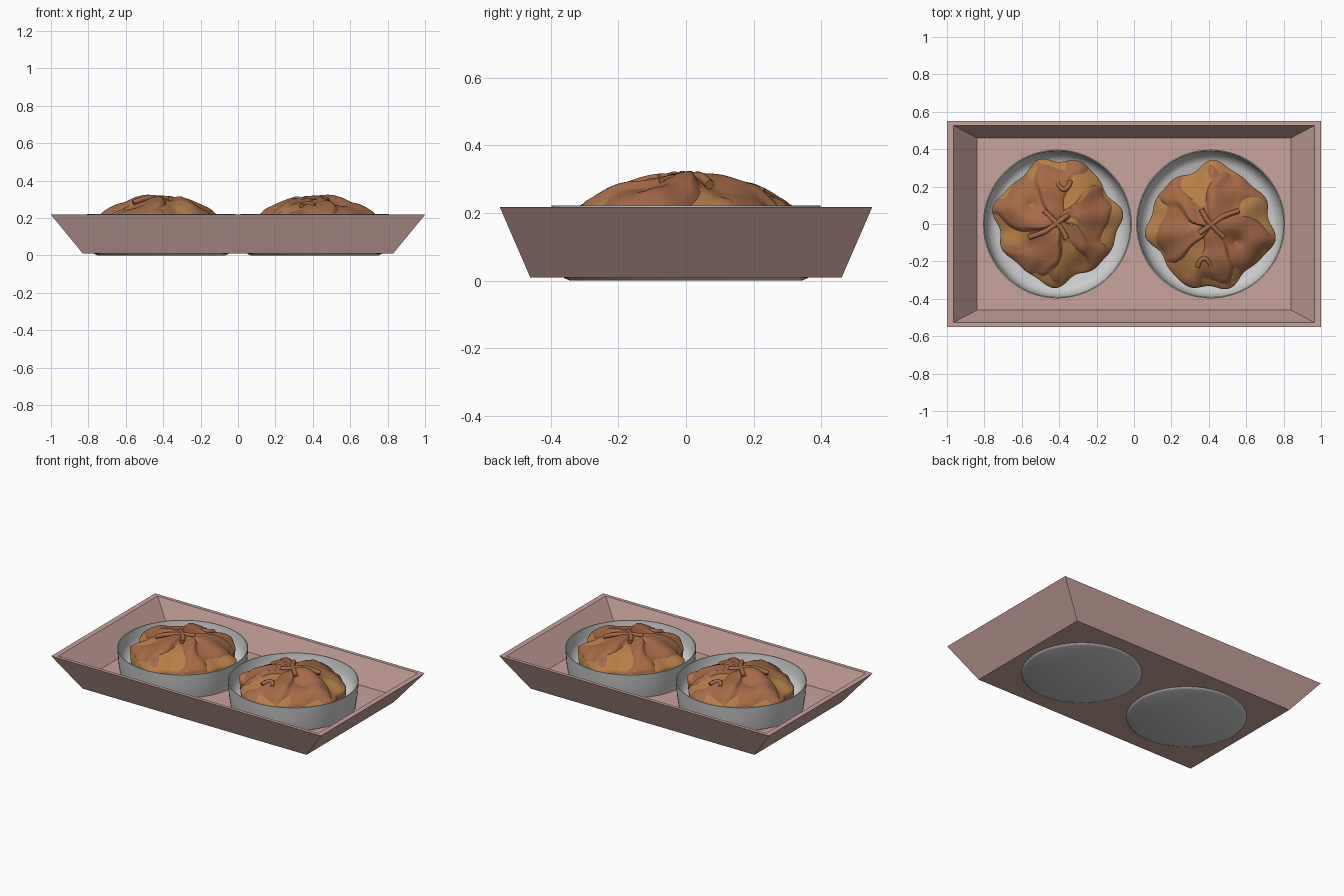
import bpy, bmesh, math
from mathutils import Vector, noise

if "Cube" in bpy.data.objects:
    bpy.data.objects.remove(bpy.data.objects["Cube"])


def material(name, rgb):
    m = bpy.data.materials.new(name)
    m.diffuse_color = (*rgb, 1)
    m.use_nodes = True
    m.node_tree.nodes["Principled BSDF"].inputs["Base Color"].default_value = m.diffuse_color
    return m


PINK = material("pink_tray", (0.58, 0.36, 0.33))
BROWN = material("brown_crust", (0.37, 0.145, 0.062))
GOLD = material("golden_crust", (0.47, 0.215, 0.065))


def loft(name, loops, mat=None, smooth=None, cap_start=True, cap_end=True):
    """Skin a stack of closed loops that share one point count."""
    bm = bmesh.new()
    rings = [[bm.verts.new(p) for p in loop] for loop in loops]
    n = len(rings[0])
    for a, b in zip(rings, rings[1:]):
        for i in range(n):
            j = (i + 1) % n
            bm.faces.new((a[i], a[j], b[j], b[i]))
    if cap_start:
        bm.faces.new(rings[0][::-1])
    if cap_end:
        bm.faces.new(rings[-1])
    bmesh.ops.recalc_face_normals(bm, faces=bm.faces)
    mesh = bpy.data.meshes.new(name)
    bm.to_mesh(mesh)
    bm.free()
    ob = bpy.data.objects.new(name, mesh)
    bpy.context.collection.objects.link(ob)
    if mat:
        mesh.materials.append(mat)
    if smooth:
        bpy.ops.object.select_all(action='DESELECT')
        ob.select_set(True)
        bpy.context.view_layer.objects.active = ob
        bpy.ops.object.shade_smooth_by_angle(angle=math.radians(smooth))
    return ob


def rect(x, y, z):
    return [(-x, -y, z), (x, -y, z), (x, y, z), (-x, y, z)]


def circle(r, z, n=64):
    return [(r * math.cos(math.tau * i / n), r * math.sin(math.tau * i / n), z) for i in range(n)]


# Tray with sloping walls
loft("tray", [rect(0.83, 0.46, 0.01), rect(1, 0.55, 0.217),
              rect(0.965, 0.527, 0.217), rect(0.84, 0.46, 0.06)], PINK)

# Bowl profile: outside from foot to rim, then inside back down
BOWL = [(0.343, 0), (0.36, 0.008), (0.373, 0.03), (0.382, 0.07), (0.392, 0.14), (0.398, 0.222),
        (0.392, 0.222), (0.384, 0.16), (0.365, 0.11), (0.33, 0.09)]


def lobes(a):
    """Scalloped outline of the pastry."""
    return 0.325 + 0.014 * math.sin(7 * a + 0.6) + 0.013 * math.sin(4 * a + 2) + 0.008 * math.sin(11 * a)


def dough_height(x, y, t, a):
    """Lumpy dome with a pinched centre and an off-centre peak."""
    z = 0.188 + 0.108 * max(0, 1 - t * t) ** 0.85
    z += 0.022 * math.exp(-((x + 0.12) ** 2 + y * y) / 0.004)
    z += 0.022 * noise.noise(Vector((x * 8, y * 8, 1.5))) * (1 - t ** 6)
    return z - 0.012 * math.exp(-t * t / 0.012)


def fold_height(x, y, t, a):
    """Swirling overlapping folds, positive where brown dough lies on top."""
    warp = 1.6 * noise.noise(Vector((x * 7, y * 7, 4.2)))
    phase = (5 * a + 3.0 * t + warp * 1.3) / math.tau % 1
    saw = phase if phase < 0.88 else 0.88 * (1 - phase) / 0.12
    patch = noise.noise(Vector((x * 7.5, y * 7.5, 9.1)))
    cover = 0.62 - 0.75 * t ** 2 + 0.9 * patch + 0.35 * (saw - 0.4)
    return 0.013 * math.tanh(5 * cover) + 0.024 * (saw - 0.45) * min(1, 3 * t) * (1 - t ** 4)


def pastry(name, mat, folded):
    n, rows = 144, 44
    loops = []
    for k in range(rows + 1):
        t = max(0.01, 1 - k / rows)
        loop = []
        for i in range(n):
            a = math.tau * i / n
            r = lobes(a) * t
            x, y = r * math.cos(a), r * math.sin(a)
            z = dough_height(x, y, t, a)
            if folded:
                z += fold_height(x, y, t, a)
            loop.append((x, y + 0.015, z))
        loops.append(loop)
    # tucked-under skirt resting in the bowl
    skirt = [(x * 0.98, y * 0.98, 0.1) for x, y, z in loops[0]]
    return loft(name, [skirt] + loops, mat, smooth=60)


def curl(name, points, radius):
    """Small rolled strip of dough lying on the surface."""
    cu = bpy.data.curves.new(name, 'CURVE')
    cu.dimensions = '3D'
    cu.bevel_depth = radius
    cu.bevel_resolution = 3
    cu.use_fill_caps = True
    sp = cu.splines.new('NURBS')
    sp.points.add(len(points) - 1)
    for p, (x, y) in zip(sp.points, points):
        r = math.hypot(x, y)
        a = math.atan2(y, x)
        p.co = (x, y, dough_height(x, y, r / lobes(a), a) + 0.013, 1)
    sp.use_endpoint_u = True
    sp.order_u = 3
    cu.materials.append(BROWN)
    ob = bpy.data.objects.new(name, cu)
    bpy.context.collection.objects.link(ob)
    return ob


# One serving: bowl, golden base, brown folds and curls
serving = [
    loft("bowl_left", [circle(r, z) for r, z in BOWL], smooth=40),
    pastry("golden_base_left", GOLD, False),
    pastry("brown_folds_left", BROWN, True),
    curl("curl_a_left", [(0.0, 0.22), (0.02, 0.18), (0.06, 0.19), (0.07, 0.23)], 0.013),
    curl("curl_b_left", [(-0.07, 0.07), (-0.02, 0.02), (0.03, -0.03), (0.05, -0.08)], 0.014),
    curl("curl_c_left", [(-0.15, -0.07), (-0.08, -0.05), (-0.02, -0.01), (0.06, 0.05)], 0.014),
]

# Second serving is the first turned half way round
for ob in serving:
    twin = ob.copy()
    twin.name = ob.name.replace("left", "right")
    bpy.context.collection.objects.link(twin)
    ob.location.x = -0.41
    twin.location.x = 0.41
    twin.rotation_euler.z = math.pi
